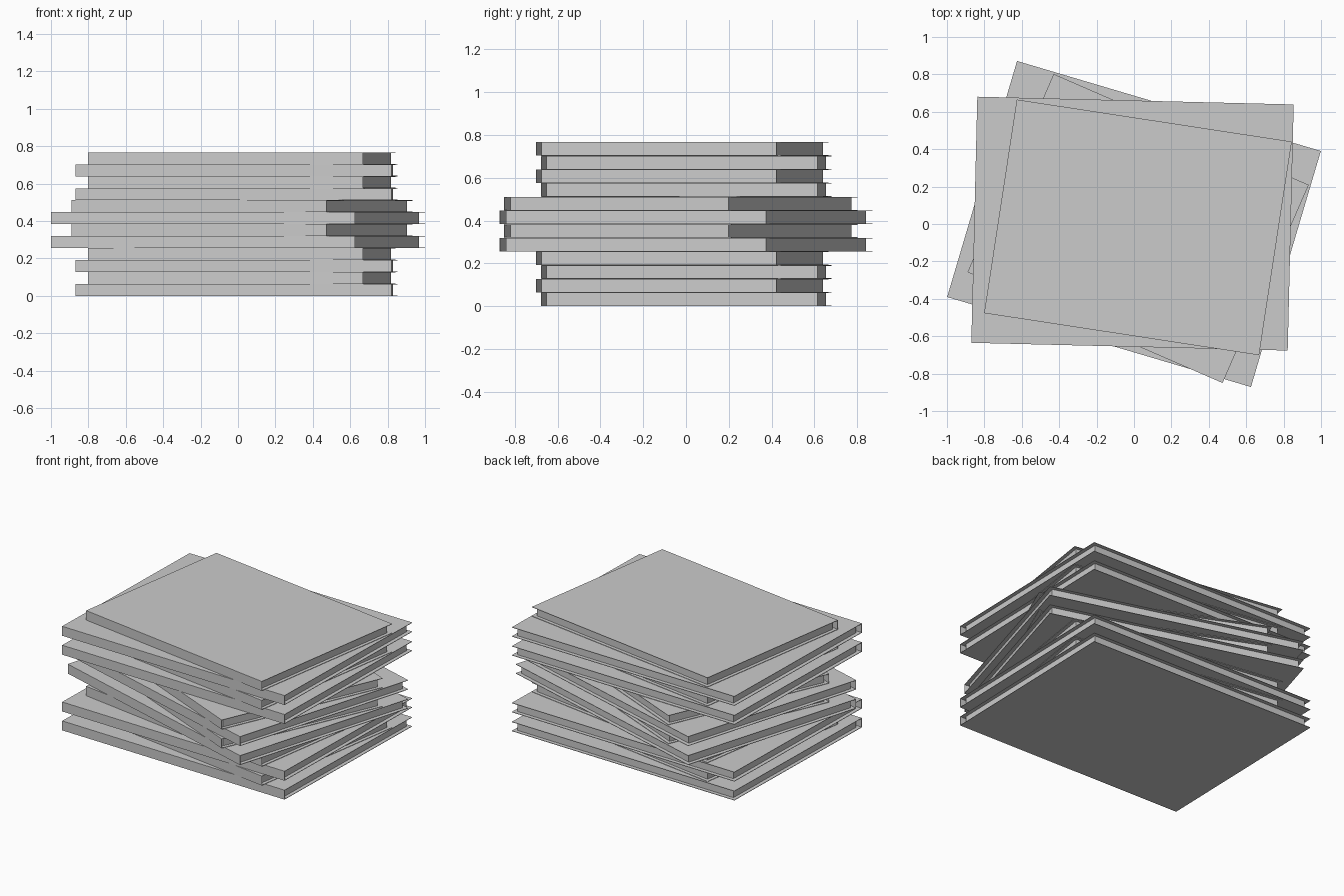
import bpy
import bmesh
from math import radians
from mathutils import Matrix, Vector

if "Cube" in bpy.data.objects:
    bpy.data.objects.remove(bpy.data.objects["Cube"])

grey = bpy.data.materials.new("plain grey")
grey.use_nodes = True
colour = (0.6, 0.6, 0.6, 1)
grey.diffuse_color = colour
grey.node_tree.nodes["Principled BSDF"].inputs["Base Color"].default_value = colour

HEIGHT = 0.0639   # one closed book
SHEET = 0.003     # cover board thickness


def finish(name, bm, place):
    bmesh.ops.recalc_face_normals(bm, faces=bm.faces)
    mesh = bpy.data.meshes.new(name)
    bm.to_mesh(mesh)
    bm.free()
    mesh.materials.append(grey)
    obj = bpy.data.objects.new(name, mesh)
    obj.matrix_world = place
    bpy.context.collection.objects.link(obj)


def cover(name, width, depth, place):
    # Folded C profile: back board, spine on the front side, front board
    y0, y1, t, h = -depth / 2, depth / 2, SHEET, HEIGHT
    profile = [(y1, 0), (y0, 0), (y0, h), (y1, h),
               (y1, h - t), (y0 + t, h - t), (y0 + t, t), (y1, t)]
    bm = bmesh.new()
    face = bm.faces.new([bm.verts.new((-width / 2, y, z)) for y, z in profile])
    new = bmesh.ops.extrude_face_region(bm, geom=[face])["geom"]
    verts = [v for v in new if isinstance(v, bmesh.types.BMVert)]
    bmesh.ops.translate(bm, verts=verts, vec=(width, 0, 0))
    finish(name, bm, place)


def pages(name, width, depth, place):
    # Page block set in from the cover on every side
    inset = 0.03 * width
    bm = bmesh.new()
    bmesh.ops.create_cube(bm, size=1)
    bmesh.ops.scale(bm, verts=bm.verts,
                    vec=(width - inset, depth - inset, HEIGHT - 2 * SHEET))
    bmesh.ops.translate(bm, verts=bm.verts, vec=(0, 0, HEIGHT / 2))
    finish(name, bm, place)


# Width, depth, x, y, turn in degrees
large = (1.692, 1.316, -0.008, 0.002, -1.4)
small = (1.487, 1.155, 0.021, -0.018, -8.7)
large_turned = (1.694, 1.316, 0, 0, -16.5)
small_turned = (1.487, 1.155, 0.022, -0.024, -23.5)

stack = [large, small] * 2 + [large_turned, small_turned] * 2 + [large, small] * 2
for i, (width, depth, x, y, turn) in enumerate(stack):
    place = Matrix.Translation(Vector((x, y, i * HEIGHT))) @ Matrix.Rotation(radians(turn), 4, 'Z')
    cover(f"book_cover_{i + 1}", width, depth, place)
    pages(f"book_pages_{i + 1}", width, depth, place)
